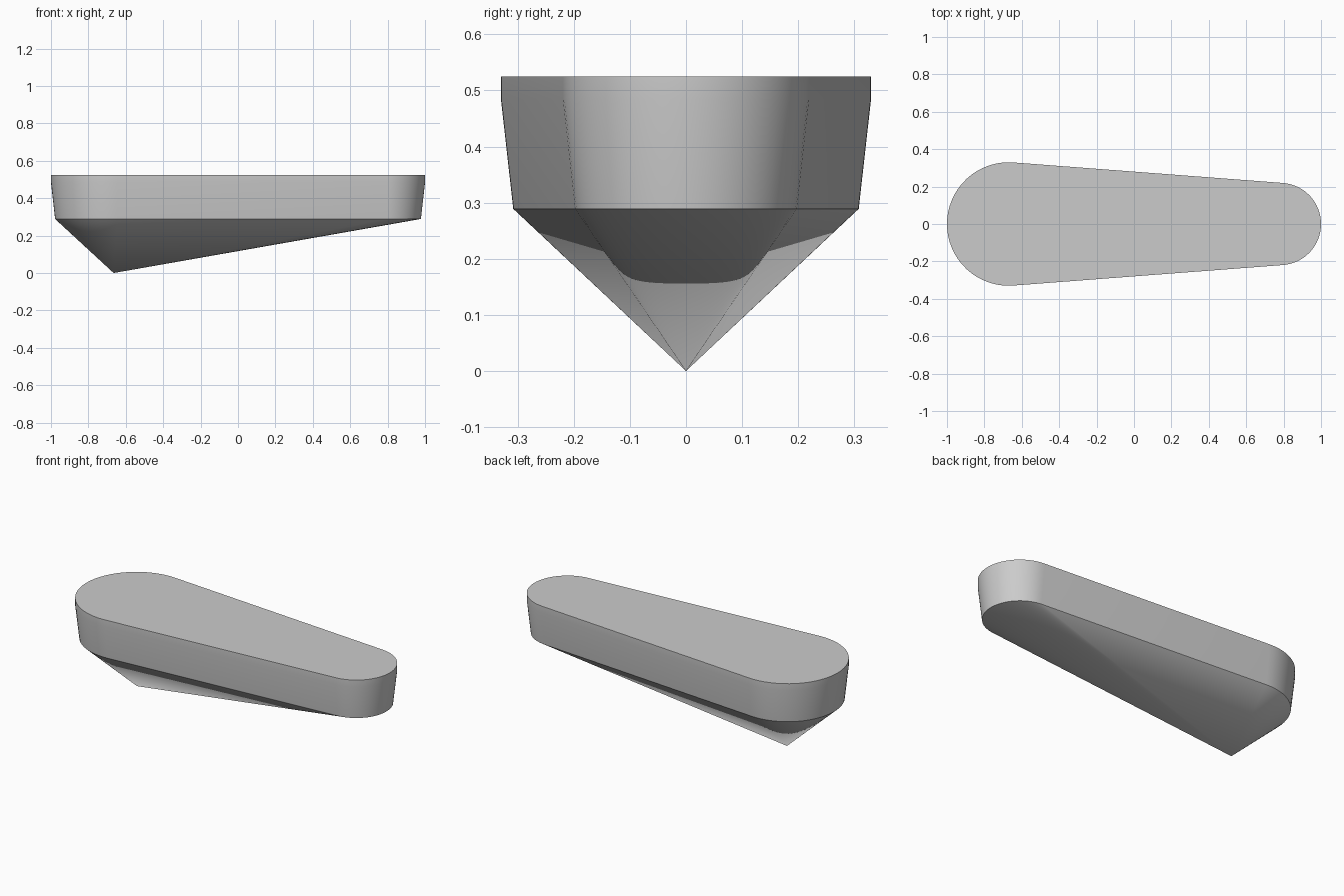
import bpy, bmesh
from math import asin, pi, sin, cos, radians

cube = bpy.data.objects.get("Cube")
if cube:
    bpy.data.objects.remove(cube, do_unlink=True)

grey = bpy.data.materials.new("plain grey")
grey.use_nodes = True
grey.diffuse_color = (0.6, 0.6, 0.6, 1)
grey.node_tree.nodes["Principled BSDF"].inputs["Base Color"].default_value = (0.6, 0.6, 0.6, 1)

# Centres and radii of the wide and narrow rounded ends
WIDE_X, WIDE_R = -0.67, 0.33
NARROW_X, NARROW_R = 0.78, 0.22
STEPS = 32
lean = asin((WIDE_R - NARROW_R) / (NARROW_X - WIDE_X))
tangent = pi / 2 - lean


def outline(bm, inset, z):
    """Ring of vertices around two arcs joined by their tangents."""
    ring = []
    for cx, r, start, end in ((NARROW_X, NARROW_R, -tangent, tangent),
                              (WIDE_X, WIDE_R, tangent, 2 * pi - tangent)):
        for i in range(STEPS + 1):
            a = start + (end - start) * i / STEPS
            ring.append(bm.verts.new((cx + (r - inset) * cos(a), (r - inset) * sin(a), z)))
    return ring


# Flat top, short upright rim, tapered wall, underside drawn to a point
bm = bmesh.new()
rings = [outline(bm, inset, z) for inset, z in ((0, 0.525), (0, 0.485), (0.022, 0.289))]
tip = bm.verts.new((-0.665, 0, 0))
bm.faces.new(rings[0])
count = len(rings[0])
for i in range(count):
    j = (i + 1) % count
    for upper, lower in zip(rings, rings[1:]):
        bm.faces.new((upper[i], lower[i], lower[j], upper[j]))
    bm.faces.new((rings[-1][i], tip, rings[-1][j]))
bmesh.ops.recalc_face_normals(bm, faces=bm.faces)

mesh = bpy.data.meshes.new("tapered_body")
bm.to_mesh(mesh)
bm.free()
mesh.materials.append(grey)
body = bpy.data.objects.new("tapered_body", mesh)
bpy.context.collection.objects.link(body)

bpy.ops.object.select_all(action="DESELECT")
body.select_set(True)
bpy.context.view_layer.objects.active = body
bpy.ops.object.shade_smooth_by_angle(angle=radians(30))
